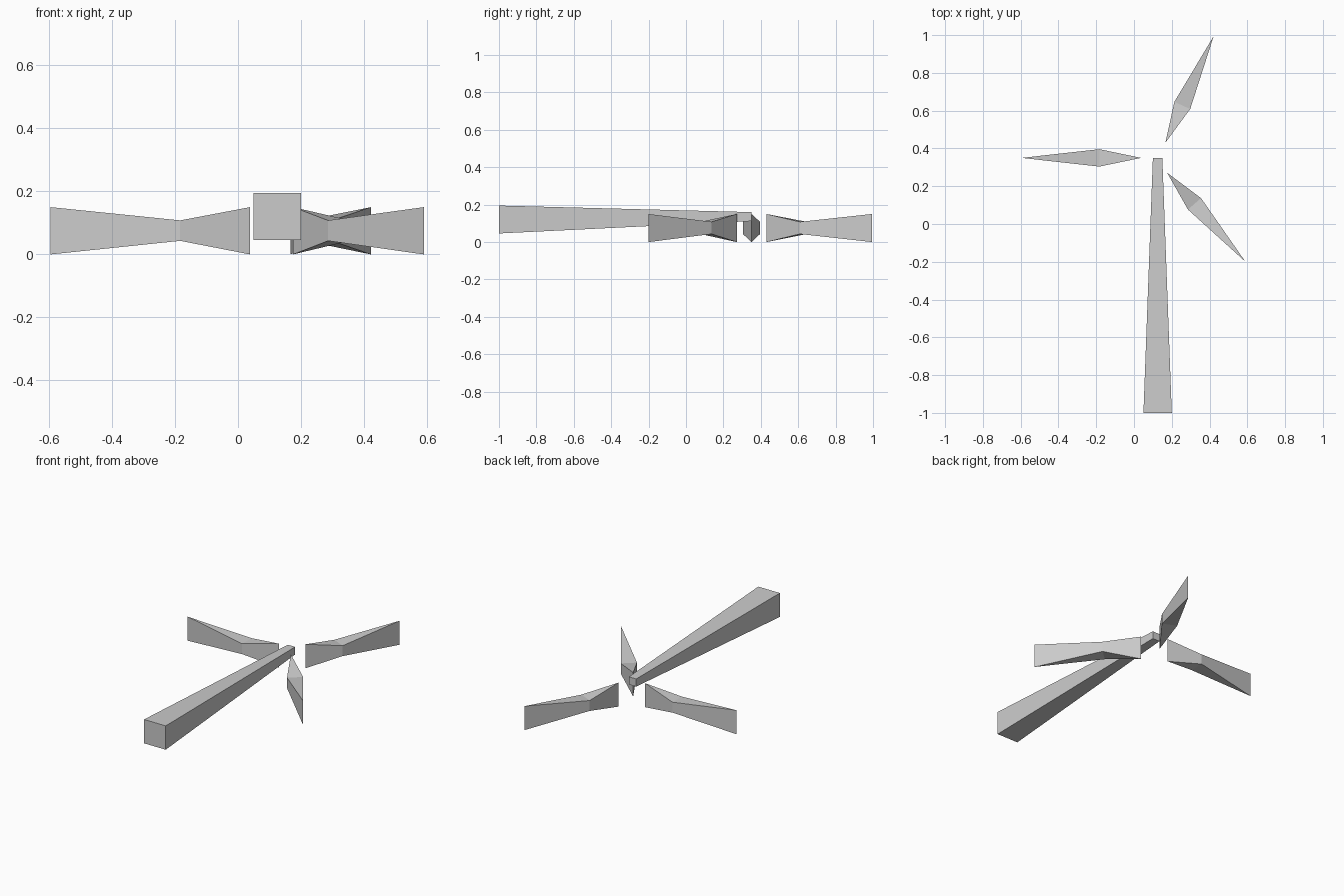
import bpy
from mathutils import Vector

if "Cube" in bpy.data.objects:
    bpy.data.objects.remove(bpy.data.objects["Cube"])


def make_object(name, verts, faces):
    mesh = bpy.data.meshes.new(name)
    mesh.from_pydata(verts, [], faces)
    obj = bpy.data.objects.new(name, mesh)
    bpy.context.collection.objects.link(obj)
    return obj


def ring(x0, x1, y, z0, z1):
    return [(x0, y, z0), (x1, y, z0), (x1, y, z1), (x0, y, z1)]


# Tapered square tower, lying along y
make_object(
    "tower",
    ring(0.05, 0.20, -1.0, 0.046, 0.195) + ring(0.10, 0.15, 0.35, 0.112, 0.16),
    [(0, 1, 2, 3), (7, 6, 5, 4)]
    + [(i, i + 4, (i + 1) % 4 + 4, (i + 1) % 4) for i in range(4)],
)


def blade(name, root, tip):
    """Upright knife edges at root and tip, a wider, lower section between."""
    root, tip = Vector(root), Vector(tip)
    mid = root.lerp(tip, 0.35)
    d = (tip - root).normalized()
    side = Vector((-d.y, d.x)) * 0.046
    verts = []
    for p, z0, z1 in ((root, 0.0, 0.15), (mid + side, 0.043, 0.108),
                      (tip, 0.0, 0.15), (mid - side, 0.043, 0.108)):
        verts += [(p.x, p.y, z0), (p.x, p.y, z1)]
    # four side walls, then folded caps creased across the middle
    faces = [(2 * i, 2 * i + 1, (2 * i + 3) % 8, (2 * i + 2) % 8) for i in range(4)]
    faces += [(1, 7, 3), (3, 7, 5), (0, 2, 6), (2, 4, 6)]
    make_object(name, verts, faces)


# Three rotor blades around the tower end
blade("blade_left", (0.038, 0.35), (-0.595, 0.35))
blade("blade_upper", (0.166, 0.43), (0.422, 0.995))
blade("blade_lower", (0.175, 0.272), (0.59, -0.20))
